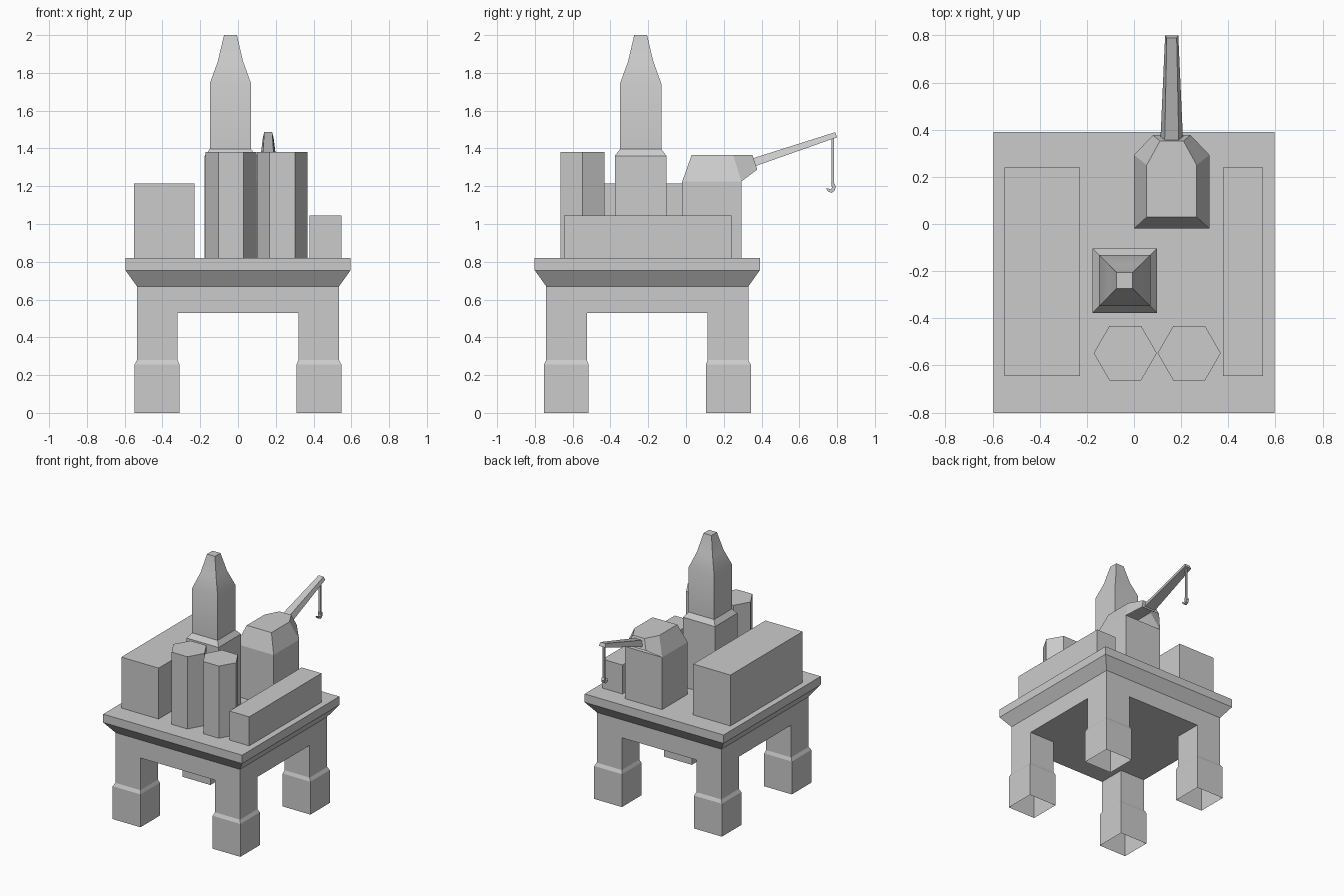
import bpy, bmesh, math

if "Cube" in bpy.data.objects:
    bpy.data.objects.remove(bpy.data.objects["Cube"])

CY = -0.205   # centre of the platform in y
DECK = 0.82   # deck height


def rect(x0, x1, y0, y1, z):
    return [(x0, y0, z), (x1, y0, z), (x1, y1, z), (x0, y1, z)]


def square(cx, cy, h, z):
    return rect(cx - h, cx + h, cy - h, cy + h, z)


def add_loft(bm, rings, bottom=True, top=True):
    vs = [[bm.verts.new(p) for p in r] for r in rings]
    n = len(rings[0])
    for a, b in zip(vs, vs[1:]):
        for i in range(n):
            j = (i + 1) % n
            bm.faces.new((a[i], a[j], b[j], b[i]))
    if bottom:
        bm.faces.new(vs[0][::-1])
    if top:
        bm.faces.new(vs[-1])


def finish(name, bm):
    bmesh.ops.remove_doubles(bm, verts=bm.verts, dist=1e-4)
    bmesh.ops.recalc_face_normals(bm, faces=bm.faces)
    me = bpy.data.meshes.new(name)
    bm.to_mesh(me)
    bm.free()
    ob = bpy.data.objects.new(name, me)
    bpy.context.collection.objects.link(ob)
    return ob


def loft(name, rings, **caps):
    bm = bmesh.new()
    add_loft(bm, rings, **caps)
    return finish(name, bm)


def box(name, x0, x1, y0, y1, z0, z1):
    return loft(name, [rect(x0, x1, y0, y1, z0), rect(x0, x1, y0, y1, z1)])


# platform: flared deck, flat underside and four open-bottomed legs
bm = bmesh.new()
inn, out = 0.32, 0.535
g = [-out, -inn, inn, out]
perim = ([(x, -out) for x in g] + [(out, y) for y in g[1:]]
         + [(x, out) for x in g[2::-1]] + [(-out, y) for y in g[2:0:-1]])
add_loft(bm, [[(x * h / out, CY + y * h / out, z) for x, y in perim]
              for h, z in [(out, 0.53), (out, 0.67), (0.596, 0.755), (0.596, DECK)]],
         bottom=False)
for i in range(3):
    for j in range(3):
        if i != 1 and j != 1:
            sx, sy = i - 1, j - 1
            rings = []
            for a, b, z in [(0.31, 0.548, 0), (0.31, 0.548, 0.255),
                            (inn, out, 0.28), (inn, out, 0.53)]:
                xs, ys = sorted((sx * a, sx * b)), sorted((sy * a, sy * b))
                rings.append(rect(*xs, CY + ys[0], CY + ys[1], z))
            add_loft(bm, rings, bottom=False, top=False)
        else:
            bm.faces.new([bm.verts.new(p) for p in
                          rect(g[i], g[i + 1], CY + g[j], CY + g[j + 1], 0.53)])
finish("platform", bm)

# long deck housings
box("tall_housing", -0.55, -0.23, -0.645, 0.24, DECK, 1.215)
box("low_housing", 0.378, 0.548, -0.645, 0.24, DECK, 1.045)

# hexagonal tanks
for k, cx in enumerate((-0.037, 0.234)):
    hexa = [(cx + 0.134 * math.cos(i * math.pi / 3),
             -0.548 + 0.134 * math.sin(i * math.pi / 3)) for i in range(6)]
    loft(f"tank_{k + 1}", [[(x, y, z) for x, y in hexa] for z in (DECK, 1.38)])

# drilling tower
tower = loft("drilling_tower", [square(-0.04, -0.24, h, z) for h, z in [
    (0.137, DECK), (0.137, 1.36), (0.109, 1.397), (0.109, 1.745),
    (0.067, 1.86), (0.034, 2.0)]])
bpy.context.view_layer.objects.active = tower
tower.select_set(True)
bpy.ops.object.shade_smooth_by_angle(angle=math.radians(30))

# crane pedestal and cab with a nose
box("crane_pedestal", 0, 0.32, -0.02, 0.293, DECK, 1.225)
low = [(0, -0.02, 1.225), (0.32, -0.02, 1.225), (0.32, 0.293, 1.225),
       (0.24, 0.377, 1.288), (0.08, 0.377, 1.288), (0, 0.293, 1.225)]
high = [(0.054, 0.03), (0.266, 0.03), (0.266, 0.25),
        (0.21, 0.352), (0.11, 0.352), (0.054, 0.25)]
loft("crane_cab", [low, [(x, y, 1.365) for x, y in high]], bottom=False)

# crane boom: tapering trapezoid section
BX = 0.16


def boom_end(wb, yb, zb, wt, yt, zt):
    return [(BX - wb, yb, zb), (BX + wb, yb, zb), (BX + wt, yt, zt), (BX - wt, yt, zt)]


loft("crane_boom", [boom_end(0.048, 0.355, 1.302, 0.03, 0.345, 1.345),
                    boom_end(0.028, 0.8, 1.459, 0.021, 0.79, 1.486)])

# cable and hook
box("crane_cable", BX - 0.007, BX + 0.007, 0.77, 0.784, 1.205, 1.465)
hook = [(0.768, 1.215), (0.786, 1.215), (0.793, 1.195), (0.786, 1.175), (0.77, 1.165),
        (0.752, 1.172), (0.741, 1.19), (0.756, 1.187), (0.768, 1.182), (0.773, 1.193)]
loft("crane_hook", [[(BX + s, y, z) for y, z in hook] for s in (-0.012, 0.012)])
